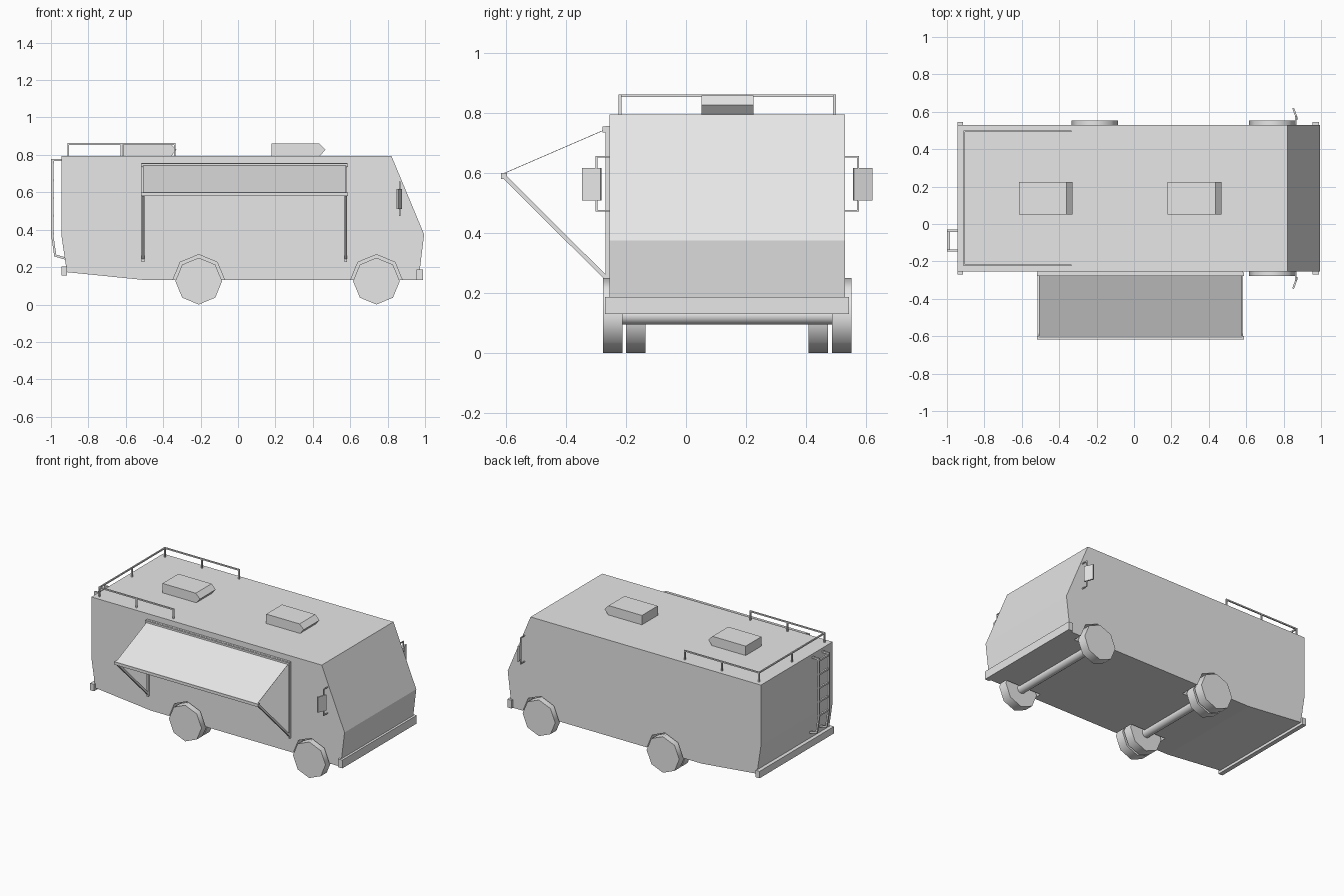
import bpy, bmesh, math
from mathutils import Vector, Matrix

cube = bpy.data.objects.get("Cube")
if cube:
    bpy.data.objects.remove(cube, do_unlink=True)

MID = 0.1375            # centre plane of the vehicle in y
HALF = 0.3925           # half width of the body

grey = bpy.data.materials.new("plain_grey")
grey.use_nodes = True
grey.diffuse_color = (0.8, 0.8, 0.8, 1)
grey.node_tree.nodes["Principled BSDF"].inputs["Base Color"].default_value = (0.8, 0.8, 0.8, 1)


def finish(name, bm, smooth=None):
    bmesh.ops.recalc_face_normals(bm, faces=bm.faces)
    mesh = bpy.data.meshes.new(name)
    bm.to_mesh(mesh)
    bm.free()
    mesh.materials.append(grey)
    ob = bpy.data.objects.new(name, mesh)
    bpy.context.collection.objects.link(ob)
    if smooth:
        bpy.ops.object.select_all(action='DESELECT')
        ob.select_set(True)
        bpy.context.view_layer.objects.active = ob
        bpy.ops.object.shade_smooth_by_angle(angle=math.radians(smooth))
    return ob


def extrude_profile(name, points, y0, y1):
    """Side profile in x and z, extruded across y."""
    bm = bmesh.new()
    face = bm.faces.new([bm.verts.new((x, y0, z)) for x, z in points])
    new = bmesh.ops.extrude_face_region(bm, geom=[face])["geom"]
    bmesh.ops.translate(bm, vec=(0, y1 - y0, 0),
                        verts=[v for v in new if isinstance(v, bmesh.types.BMVert)])
    return finish(name, bm)


def box(name, lo, hi):
    return extrude_profile(name, [(lo[0], lo[2]), (hi[0], lo[2]), (hi[0], hi[2]), (lo[0], hi[2])],
                           lo[1], hi[1])


def cylinder(name, x, z, y0, y1, radius, sides, smooth=None):
    bm = bmesh.new()
    turn = Matrix.Translation((x, (y0 + y1) / 2, z)) @ Matrix.Rotation(math.pi / 2, 4, 'X')
    bmesh.ops.create_cone(bm, cap_ends=True, segments=sides, radius1=radius, radius2=radius,
                          depth=abs(y1 - y0), matrix=turn)
    return finish(name, bm, smooth)


def bars(name, paths, width):
    """Square tubes along a list of point paths."""
    bm = bmesh.new()
    for path in paths:
        for a, b in zip(path, path[1:]):
            a, b = Vector(a), Vector(b)
            d = b - a
            mat = (Matrix.Translation((a + b) / 2) @ d.to_track_quat('Z', 'Y').to_matrix().to_4x4()
                   @ Matrix.Diagonal((width, width, d.length + width, 1)))
            bmesh.ops.create_cube(bm, size=1, matrix=mat)
    return finish(name, bm)


# Body shell
body = extrude_profile("body", [(-0.945, 0.795), (0.82, 0.795), (0.995, 0.375), (0.965, 0.13),
                                (-0.49, 0.13), (-0.915, 0.173), (-0.945, 0.375)],
                       MID - HALF, MID + HALF)

# Wheels, axles and wheel wells
for label, x, rows in (("front", 0.74, 1), ("rear", -0.21, 2)):
    cylinder(label + "_axle", x, 0.125, -0.22, 0.49, 0.03, 16, 40)
    for side, s in (("right", -1), ("left", 1)):
        for row in range(rows):
            outer = 0.415 - row * 0.078
            cylinder(f"{label}_{side}_wheel_{row + 1}", x, 0.125, MID + s * outer,
                     MID + s * (outer - 0.065), 0.125, 8, 50)
        depth = 0.25 if rows == 2 else 0.33
        cutter = cylinder("well_cutter", x, 0.127, MID + s * depth, MID + s * 0.5, 0.14, 8)
        cutter.hide_render = True
        mod = body.modifiers.new("well", 'BOOLEAN')
        mod.operation, mod.solver, mod.object = 'DIFFERENCE', 'EXACT', cutter
        bpy.context.view_layer.objects.active = body
        bpy.ops.object.modifier_apply(modifier=mod.name)
        bpy.data.objects.remove(cutter, do_unlink=True)

# Bumpers
box("front_bumper", (0.955, MID - 0.407, 0.13), (0.988, MID + 0.407, 0.187))
box("rear_bumper", (-0.945, MID - 0.407, 0.155), (-0.915, MID + 0.407, 0.203))

# Roof units with a wedge-shaped nose
for name, x in (("rear_roof_unit", -0.615), ("front_roof_unit", 0.18)):
    extrude_profile(name, [(x, 0.79), (x, 0.86), (x + 0.255, 0.86), (x + 0.287, 0.828),
                           (x + 0.255, 0.79)], 0.052, 0.225)

# Roof rail with posts
back, end, top = -0.907, -0.338, 0.858
yr, yl = MID - 0.358, MID + 0.358
rail = [[(end, yr, top), (back, yr, top), (back, yl, top), (end, yl, top)]]
posts = [(x, y) for x in (back, (back + end) / 2, end) for y in (yr, yl)] + [(back, MID)]
rail += [[(x, y, 0.79), (x, y, top)] for x, y in posts]
bars("roof_rail", rail, 0.009)

# Ladder on the back
ladder = [[(-0.94, y, 0.772), (-0.993, y, 0.772), (-0.993, y, 0.37), (-0.977, y, 0.262),
           (-0.92, y, 0.245)] for y in (-0.036, -0.142)]
ladder += [[(-0.99, -0.036, z), (-0.99, -0.142, z)] for z in (0.38, 0.475, 0.57, 0.665, 0.76)]
bars("ladder", ladder, 0.012)

# Wing mirrors on brackets
for side, s in (("right", -1), ("left", 1)):
    wall, arm = MID + s * 0.385, MID + s * 0.436
    bars(side + "_mirror_bracket", [[(0.865, wall, 0.655), (0.865, arm, 0.655),
                                     (0.865, arm, 0.475), (0.865, wall, 0.475)]], 0.006)
    bm = bmesh.new()
    bmesh.ops.create_cube(bm, size=1, matrix=Matrix.Translation((0.862, MID + s * 0.452, 0.563))
                          @ Matrix.Rotation(s * 0.35, 4, 'Z')
                          @ Matrix.Diagonal((0.01, 0.065, 0.107, 1)))
    finish(side + "_mirror", bm)

# Awning: wall frame, struts, sheet and front roller
x0, x1 = -0.508, 0.577
hinge, tip = (-0.268, 0.745), (-0.608, 0.59)
frame = [[(x0, -0.262, 0.235), (x0, -0.262, 0.75), (x1, -0.262, 0.75), (x1, -0.262, 0.235)]]
bars("awning_wall_frame", frame, 0.014)
bars("awning_struts", [[(x, -0.266, 0.25), (x, *tip)] for x in (x0, x1)], 0.014)
bars("awning_case", [[(x0, *hinge), (x1, *hinge)]], 0.02)
bars("awning_front_bar", [[(x0, *tip), (x1, *tip)]], 0.02)
bm = bmesh.new()
bm.faces.new([bm.verts.new(p) for p in ((x0, *hinge), (x0, tip[0], tip[1] + 0.008),
                                        (x1, tip[0], tip[1] + 0.008), (x1, *hinge))])
sheet = finish("awning_sheet", bm)
solid = sheet.modifiers.new("thickness", 'SOLIDIFY')
solid.thickness = 0.002
